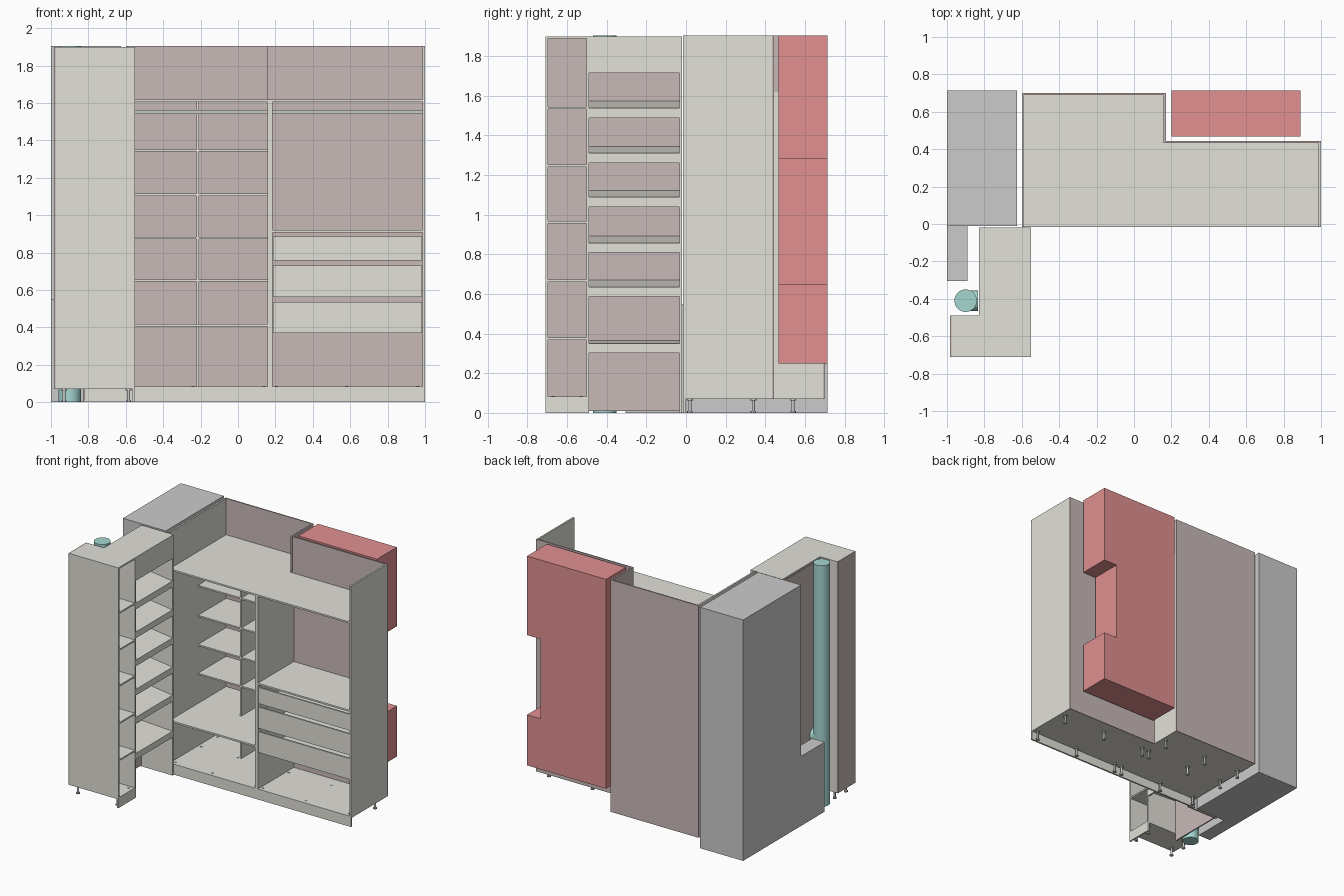
import bpy, bmesh, math

if "Cube" in bpy.data.objects:
    bpy.data.objects.remove(bpy.data.objects["Cube"])

def mat(name, rgb):
    m = bpy.data.materials.new(name)
    m.diffuse_color = (*rgb, 1)
    m.use_nodes = True
    m.node_tree.nodes["Principled BSDF"].inputs["Base Color"].default_value = m.diffuse_color
    return m

CREAM = mat("cream_board", (0.76, 0.75, 0.69))
MAUVE = mat("back_board", (0.58, 0.49, 0.48))
RED = mat("red_void", (0.75, 0.28, 0.28))
TEAL = mat("teal_pipe", (0.38, 0.68, 0.64))
T = 0.013  # board thickness

def finish(name, bm, m):
    bmesh.ops.recalc_face_normals(bm, faces=bm.faces[:])
    me = bpy.data.meshes.new(name)
    bm.to_mesh(me)
    bm.free()
    ob = bpy.data.objects.new(name, me)
    bpy.context.collection.objects.link(ob)
    if m:
        me.materials.append(m)
    return ob

def box(name, x0, x1, y0, y1, z0, z1, m=CREAM):
    bm = bmesh.new()
    bmesh.ops.create_cube(bm, size=1)
    for v in bm.verts:
        v.co = ((x0 + x1) / 2 + v.co.x * (x1 - x0),
                (y0 + y1) / 2 + v.co.y * (y1 - y0),
                (z0 + z1) / 2 + v.co.z * (z1 - z0))
    return finish(name, bm, m)

def prism(name, pts, vec, m=CREAM):
    # extrude a closed outline along a vector
    bm = bmesh.new()
    f = bm.faces.new([bm.verts.new(p) for p in pts])
    r = bmesh.ops.extrude_face_region(bm, geom=[f])
    bmesh.ops.translate(bm, vec=vec, verts=[e for e in r["geom"] if isinstance(e, bmesh.types.BMVert)])
    return finish(name, bm, m)

def cyl(name, loc, r, h, rot=(0, 0, 0), m=None, n=24):
    bpy.ops.mesh.primitive_cylinder_add(vertices=n, radius=r, depth=h, location=loc, rotation=rot)
    ob = bpy.context.object
    ob.name = name
    bpy.ops.object.shade_smooth_by_angle()
    if m:
        ob.data.materials.append(m)
    return ob

def leg(x, y):
    cyl("leg_stem", (x, y, 0.039), 0.008, 0.062, n=12)
    cyl("leg_foot", (x, y, 0.005), 0.014, 0.01, n=12)
    cyl("leg_flange", (x, y, 0.066), 0.016, 0.008, n=12)
    cyl("leg_screw", (x, y, 0.083), 0.008, 0.006, n=12)

# Room structure: corner column, low wall block, pipe, red wall volume
box("wall_column", -1, -0.625, -0.01, 0.715, 0, 1.905, None)
box("low_wall_block", -1, -0.89, -0.305, -0.01, 0, 0.55, None)
cyl("riser_pipe", (-0.9, -0.41, 0.9525), 0.06, 1.905, m=TEAL, n=32)
cyl("pipe_branch", (-0.868, -0.41, 0.53), 0.055, 0.07, (0, math.pi / 2, 0), TEAL, 32)
outline = [(0.2, 0.25), (0.89, 0.25), (0.89, 0.65), (0.77, 0.65),
           (0.77, 1.28), (0.89, 1.28), (0.89, 1.905), (0.2, 1.905)]
prism("red_wall_volume", [(x, 0.467, z) for x, z in outline], (0, 0.248, 0), RED)

# Main wardrobe: sides, floors, L-shaped top shelf
F, DL, DR, XM = -0.015, 0.69, 0.433, 0.172
box("left_side", -0.6, -0.6 + T, F, DL, 0.07, 1.905)
box("right_side", 1 - T, 1, F, DR, 0.07, 1.905)
box("left_divider", XM - T, XM, F, DL, 0.083, 1.605)
box("right_divider", XM, XM + T, F, DR, 0.083, 1.605)
box("left_floor", -0.6 + T, XM, F, DL, 0.07, 0.083)
box("right_floor", XM, 1 - T, F, DR, 0.07, 0.083)
box("main_plinth", -0.6, 1, F, F + T, 0, 0.07)
prism("top_shelf", [(-0.6 + T, F, 1.605), (1 - T, F, 1.605), (1 - T, DR, 1.605),
                    (XM, DR, 1.605), (XM, DL, 1.605), (-0.6 + T, DL, 1.605)], (0, 0, 0.013))

# Back boards
box("left_back", -0.6, XM, DL, DL + 0.01, 0.07, 1.905, MAUVE)
box("right_back", XM, 1, DR, DR + 0.01, 0.07, 1.905, MAUVE)
box("return_back", XM - 0.014, XM - 0.001, DR, DL, 1.618, 1.905, MAUVE)

# Left bay: one full-depth shelf, shallow shelves either side of a partition
box("deep_shelf", -0.6 + T, XM - T, F + 0.005, DL, 0.405, 0.418)
for i, (z0, z1) in enumerate([(0.083, 0.405), (0.418, 1.605)]):
    box(f"partition_{i}", -0.222, -0.209, 0.34, DL, z0, z1)
for i, z in enumerate([0.645, 0.872, 1.103, 1.34]):
    box(f"shallow_shelf_left_{i}", -0.6 + T, -0.222, 0.34, DL, z, z + 0.012)
    box(f"shallow_shelf_right_{i}", -0.209, XM - T, 0.34, DL, z, z + 0.012)

# Hanging rails
box("left_rail", -0.6 + T, XM - T, 0.27, 0.28, 1.54, 1.562, None)
box("right_rail", XM + T, 1 - T, 0.2, 0.21, 1.54, 1.562, None)

# Drawers under the right bay shelf
box("drawer_top_shelf", XM + T, 1 - T, F, DR, 0.907, 0.92)
for i, (z0, z1) in enumerate([(0.37, 0.535), (0.562, 0.73), (0.757, 0.885)]):
    x0, x1 = XM + T + 0.003, 1 - T - 0.003
    box(f"drawer_front_{i}", x0, x1, F + 0.005, F + 0.018, z0, z1)
    box(f"drawer_base_{i}", x0 + 0.01, x1 - 0.01, F + 0.018, 0.4, z0 + 0.012, z0 + 0.02)
    box(f"drawer_rear_{i}", x0 + 0.022, x1 - 0.022, 0.388, 0.4, z0 + 0.02, z1 - 0.03)
    for s, x in (("l", x0 + 0.01), ("r", x1 - 0.022)):
        box(f"drawer_side_{s}_{i}", x, x + 0.012, F + 0.018, 0.4, z0 + 0.02, z1 - 0.03)

# End tower, open toward +x
XF = -0.55
box("tower_front_side", -0.975, XF, -0.71, -0.71 + T, 0.07, 1.9)
box("tower_rear_side", -0.975, XF, -0.503, -0.49, 0.07, 1.9)
box("tower_back", -0.985, -0.975, -0.71, -0.49, 0.07, 1.9, MAUVE)
box("tower_plinth", XF - T, XF, -0.71, -0.49, 0, 0.07)
for i, z in enumerate([0.07, 0.368, 0.66, 0.955, 1.24, 1.532, 1.888]):
    box(f"tower_shelf_{i}", -0.975, XF, -0.71 + T, -0.503, z, z + 0.012)

# Shoe unit between the tower and wardrobe: slanted shelves with front rails
Y0, Y1, XB = -0.49, -0.033, -0.83
box("shoe_side", XB, XF, Y1, -0.02, 0, 1.9)
box("shoe_back", XB, XB + 0.01, Y0, Y1, 0.01, 1.88, MAUVE)
box("shoe_top", XB, XF, Y0, Y1, 1.888, 1.9)
box("shoe_header", XF - T, XF, Y0, Y1, 1.715, 1.888)
for i, (z, rise) in enumerate([(0.35, 0.015), (0.635, 0.035), (0.857, 0.035),
                               (1.088, 0.035), (1.31, 0.035), (1.538, 0.035)]):
    prism(f"shoe_shelf_{i}", [(XF, Y0, z), (XB + 0.01, Y0, z + rise),
                              (XB + 0.01, Y0, z + rise - 0.012), (XF, Y0, z - 0.012)], (0, Y1 - Y0, 0))
    box(f"shoe_rail_{i}", XF - T, XF, Y0, Y1, z - 0.049, z - 0.012)

# Adjustable legs
for x in (-0.56, -0.24, 0.14, 0.205, 0.58, 0.96):
    leg(x, 0.02)
    leg(x, 0.54 if x < XM else 0.34)
for x in (-0.56, -0.24, 0.14):
    leg(x, 0.34)
for x in (-0.93, -0.585):
    for y in (-0.67, -0.53):
        leg(x, y)
